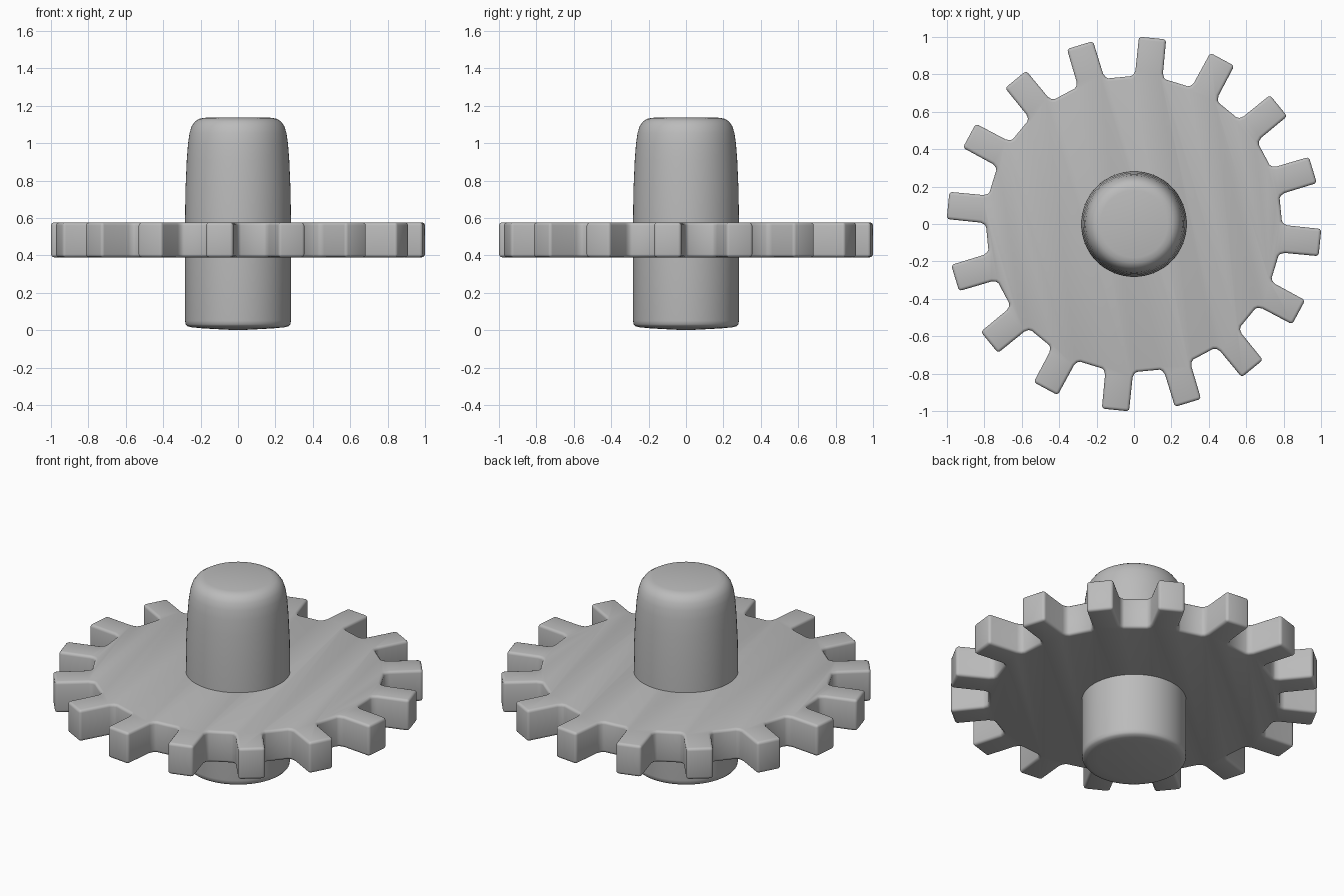
import bpy, bmesh, math

if "Cube" in bpy.data.objects:
    bpy.data.objects.remove(bpy.data.objects["Cube"])

grey = bpy.data.materials.new("grey")
grey.diffuse_color = (0.5, 0.5, 0.5, 1)
grey.use_nodes = True
grey.node_tree.nodes["Principled BSDF"].inputs["Base Color"].default_value = grey.diffuse_color


def finish(name, bm, angle):
    bmesh.ops.recalc_face_normals(bm, faces=bm.faces[:])
    mesh = bpy.data.meshes.new(name)
    bm.to_mesh(mesh)
    bm.free()
    ob = bpy.data.objects.new(name, mesh)
    bpy.context.collection.objects.link(ob)
    mesh.materials.append(grey)
    bpy.ops.object.select_all(action='DESELECT')
    ob.select_set(True)
    bpy.context.view_layer.objects.active = ob
    bpy.ops.object.shade_smooth_by_angle(angle=math.radians(angle))
    return ob


# Gear wheel: one tooth outline (radial, sideways) repeated around the axis
TEETH, PHASE = 16, math.radians(-5.7)
Z0, Z1 = 0.39, 0.576
half = [(0.785, 0.094), (0.795, 0.082), (0.818, 0.074), (0.999, 0.073)]
tooth = [(u, -v) for u, v in half] + half[::-1]
bm = bmesh.new()
ring = []
for i in range(TEETH):
    a = PHASE + i * math.tau / TEETH
    c, s = math.cos(a), math.sin(a)
    ring += [bm.verts.new((u * c - v * s, u * s + v * c, Z0)) for u, v in tooth]
base = bm.faces.new(ring)
top = bmesh.ops.extrude_face_region(bm, geom=[base])
bmesh.ops.translate(bm, vec=(0, 0, Z1 - Z0),
                    verts=[g for g in top["geom"] if isinstance(g, bmesh.types.BMVert)])
# Round the rims and tooth tips, leaving the root fillets as they are
bmesh.ops.recalc_face_normals(bm, faces=bm.faces[:])
sharp = [e for e in bm.edges if e.calc_face_angle(0) > math.radians(50)]
bmesh.ops.bevel(bm, geom=sharp, offset=0.016, offset_type='OFFSET', segments=3,
                profile=0.5, affect='EDGES', clamp_overlap=True)
finish("gear_wheel", bm, 40)

# Shaft: lathed profile with a tapered, rounded top and a shallow domed foot
profile = [(0, 0), (0.12, 0.006), (0.2, 0.011), (0.25, 0.016), (0.272, 0.022),
           (0.28, 0.032), (0.283, 0.05), (0.283, 0.6), (0.281, 0.75),
           (0.274, 0.91), (0.267, 1.0), (0.259, 1.055), (0.247, 1.092),
           (0.23, 1.116), (0.208, 1.13), (0.18, 1.136), (0, 1.138)]
bm = bmesh.new()
verts = [bm.verts.new((r, 0, z)) for r, z in profile]
edges = [bm.edges.new(p) for p in zip(verts, verts[1:])]
bmesh.ops.spin(bm, geom=verts + edges, axis=(0, 0, 1), cent=(0, 0, 0),
               angle=math.tau, steps=64, use_merge=True)
bmesh.ops.remove_doubles(bm, verts=bm.verts[:], dist=0.0005)
finish("shaft", bm, 40)
